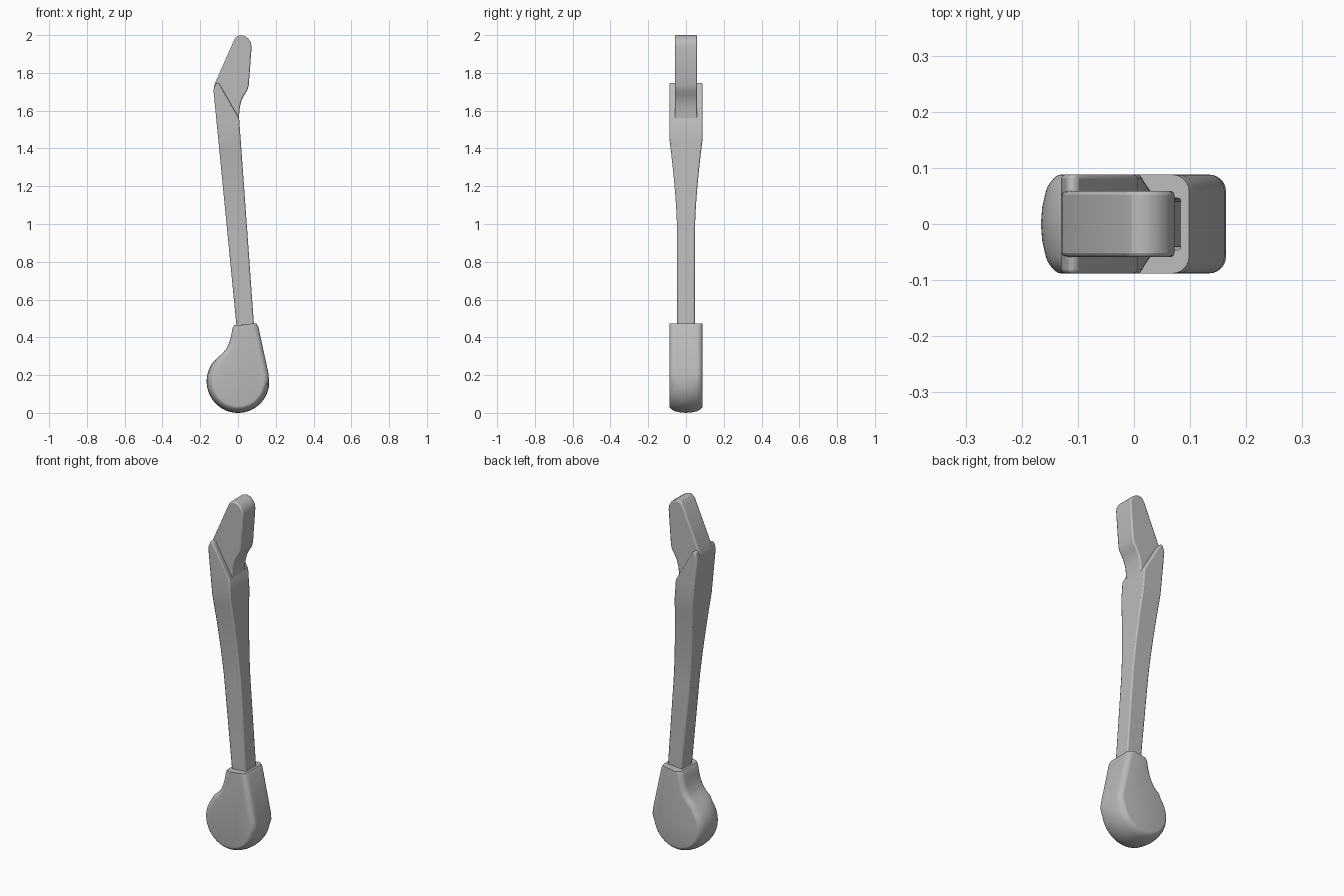
import bpy, bmesh, math

if "Cube" in bpy.data.objects:
    bpy.data.objects.remove(bpy.data.objects["Cube"], do_unlink=True)

grey = bpy.data.materials.new("plain grey")
grey.use_nodes = True
color = (0.5, 0.5, 0.5, 1)
grey.diffuse_color = color
grey.node_tree.nodes["Principled BSDF"].inputs["Base Color"].default_value = color


def loft(name, rings, bevel=0, smooth=30):
    """Skin a list of equal-length point rings and cap both ends."""
    bm = bmesh.new()
    rows = [[bm.verts.new(p) for p in ring] for ring in rings]
    n = len(rows[0])
    for a, b in zip(rows, rows[1:]):
        for i in range(n):
            j = (i + 1) % n
            bm.faces.new((a[i], a[j], b[j], b[i]))
    bm.faces.new(rows[0])
    bm.faces.new(rows[-1])
    bmesh.ops.recalc_face_normals(bm, faces=bm.faces)
    mesh = bpy.data.meshes.new(name)
    bm.to_mesh(mesh)
    bm.free()
    mesh.materials.append(grey)
    obj = bpy.data.objects.new(name, mesh)
    bpy.context.collection.objects.link(obj)
    bpy.ops.object.select_all(action='DESELECT')
    obj.select_set(True)
    bpy.context.view_layer.objects.active = obj
    bpy.ops.object.shade_smooth_by_angle(angle=math.radians(smooth))
    if bevel:
        mod = obj.modifiers.new("edge softening", 'BEVEL')
        mod.width = bevel
        mod.segments = 2
        mod.limit_method = 'ANGLE'
        mod.angle_limit = math.radians(50)
    return obj


# Base: round bulb with a domed rim, concave shoulder and square neck
HALF, FILLET = 0.088, 0.03
arc = [math.radians(140 + 210 * i / 40) for i in range(41)]
rim = [(0.166 * math.cos(a), 0.167 + 0.167 * math.sin(a)) for a in arc]
neck = [(0.164, 0.175), (0.161, 0.21), (0.108, 0.455), (0.098, 0.472),
        (-0.02, 0.464), (-0.029, 0.45), (-0.036, 0.41), (-0.046, 0.375),
        (-0.06, 0.343), (-0.08, 0.317), (-0.105, 0.296)]
outline = rim + neck


def base_ring(y):
    over = max(0, abs(y) - (HALF - FILLET))
    fillet = FILLET - math.sqrt(max(0, FILLET ** 2 - over ** 2))
    dome = 0.02 * (y / HALF) ** 2 + 0.5 * fillet
    ring = []
    for i, (x, z) in enumerate(outline):
        px, pz = outline[i - 1]
        qx, qz = outline[(i + 1) % len(outline)]
        length = math.hypot(qx - px, qz - pz)
        nx, nz = (qz - pz) / length, (px - qx) / length
        if z > 0.44:                       # keep the neck top flat
            nx, nz = (1 if x > 0.03 else -1), 0
        inset = dome if i < len(rim) else fillet
        ring.append((x - nx * inset, y, z - nz * inset))
    return ring


half_levels = [HALF - FILLET + FILLET * math.sin(math.radians(15 * k)) for k in range(7)]
levels = [-y for y in reversed(half_levels)] + [-0.03, 0, 0.03] + half_levels
loft("base", [base_ring(y) for y in levels], smooth=40)


# Arm: leaning bar that flares sideways and ends in a slanted top
def mix(a, b, t):
    return a + (b - a) * t


def arm_ring(z):
    left = mix(-0.008, -0.13, (z - 0.46) / 1.25)
    right = mix(0.085, 0.006, (z - 0.46) / 1.1)
    if z > 1.56:
        right = mix(0.006, -0.092, (z - 1.56) / 0.17)
    if z > 1.71:
        left += (z - 1.71) * 0.45
    t = min(1, max(0, (z - 0.95) / 0.5))
    half = 0.047 + 0.041 * t ** 1.6
    return [(left, -half, z), (right, -half, z), (right, half, z), (left, half, z)]


heights = [0.42] + [0.95 + 0.05 * k for k in range(11)] + [1.56, 1.71, 1.747]
loft("arm", [arm_ring(z) for z in heights], bevel=0.007)

# Tip: narrow blade rising out of the slanted top, with a scooped notch
blade = [(-0.128, 1.72), (-0.05, 1.50), (0.0, 1.50), (0.006, 1.58), (0.01, 1.62),
         (0.019, 1.655), (0.034, 1.685), (0.05, 1.71), (0.057, 1.735),
         (0.072, 1.935), (0.068, 1.96), (0.054, 1.982), (0.035, 1.995),
         (0.014, 2.0), (-0.004, 1.995), (-0.019, 1.978), (-0.122, 1.745)]
loft("tip", [[(x, y, z) for x, z in blade] for y in (-0.059, 0.059)], bevel=0.007)
